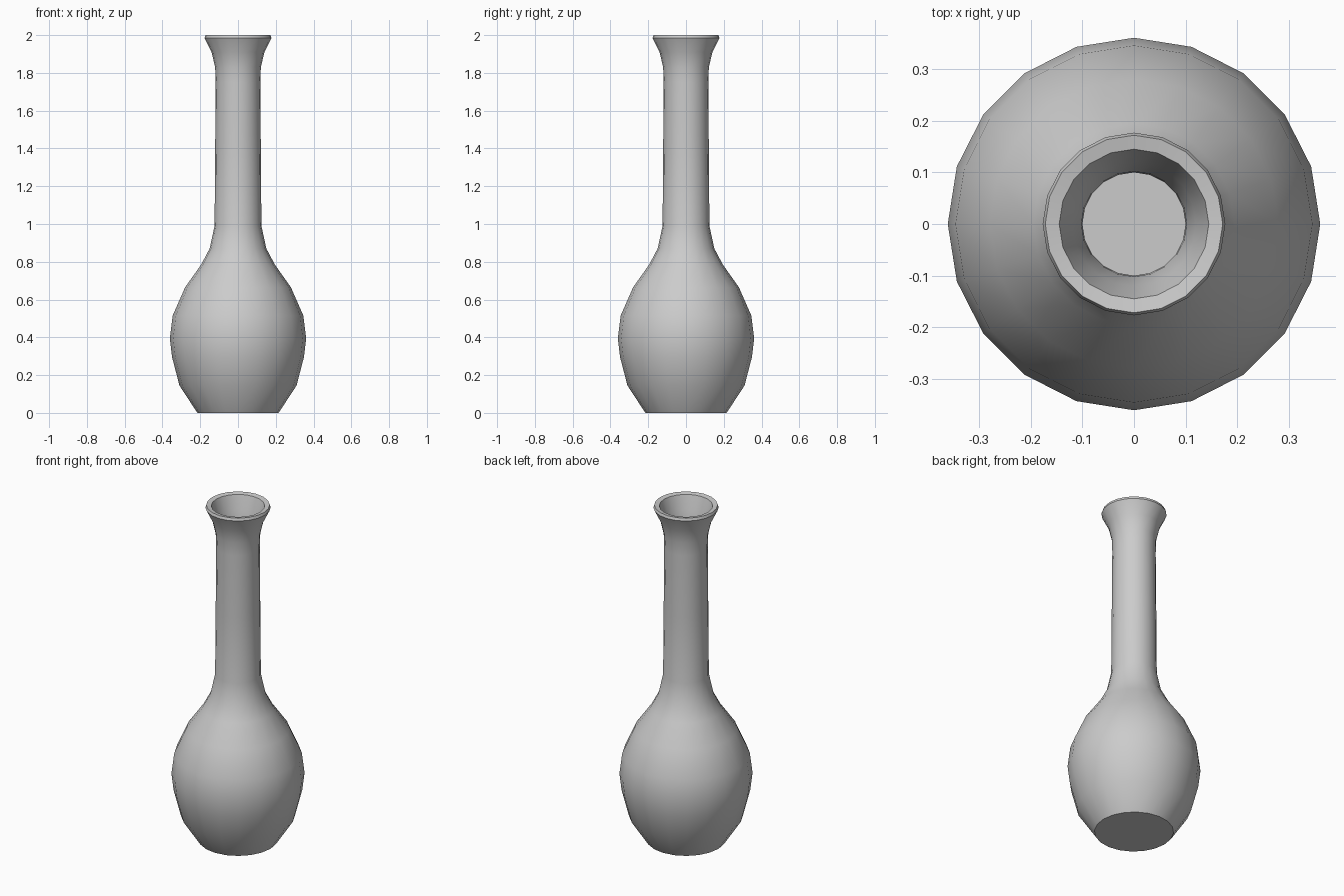
import bpy, bmesh, math

if "Cube" in bpy.data.objects:
    bpy.data.objects.remove(bpy.data.objects["Cube"])

SIDES = 20

# Profile (radius, height): outside from base up to the lip, then down the inner wall
outer = [(0.215, 0), (0.310, 0.145), (0.349, 0.295), (0.361, 0.395), (0.346, 0.515),
         (0.280, 0.665), (0.195, 0.785), (0.150, 0.87), (0.124, 0.99), (0.121, 1.38),
         (0.118, 1.75), (0.121, 1.83), (0.140, 1.91), (0.177, 1.985)]
lip = [(0.172, 2.0), (0.145, 1.995)]
inner = [(0.120, 1.91), (0.102, 1.83), (0.100, 1.75), (0.101, 1.38), (0.105, 0.99),
         (0.130, 0.86), (0.175, 0.77), (0.260, 0.65), (0.325, 0.51), (0.340, 0.395),
         (0.329, 0.295), (0.290, 0.15), (0.205, 0.02)]


def lathe(name, profile):
    bm = bmesh.new()
    rings = []
    for r, z in profile:
        rings.append([bm.verts.new((r * math.cos(2 * math.pi * i / SIDES),
                                    r * math.sin(2 * math.pi * i / SIDES), z))
                      for i in range(SIDES)])
    for a, b in zip(rings, rings[1:]):
        for i in range(SIDES):
            j = (i + 1) % SIDES
            bm.faces.new((a[i], a[j], b[j], b[i]))
    # Underside and inner floor
    bm.faces.new(rings[0][::-1])
    bm.faces.new(rings[-1])
    bmesh.ops.recalc_face_normals(bm, faces=bm.faces)
    mesh = bpy.data.meshes.new(name)
    bm.to_mesh(mesh)
    bm.free()
    obj = bpy.data.objects.new(name, mesh)
    bpy.context.collection.objects.link(obj)
    return obj


# Long-necked vase
vase = lathe("vase", outer + lip + inner)
bpy.context.view_layer.objects.active = vase
vase.select_set(True)
bpy.ops.object.shade_smooth_by_angle(angle=math.radians(40))
